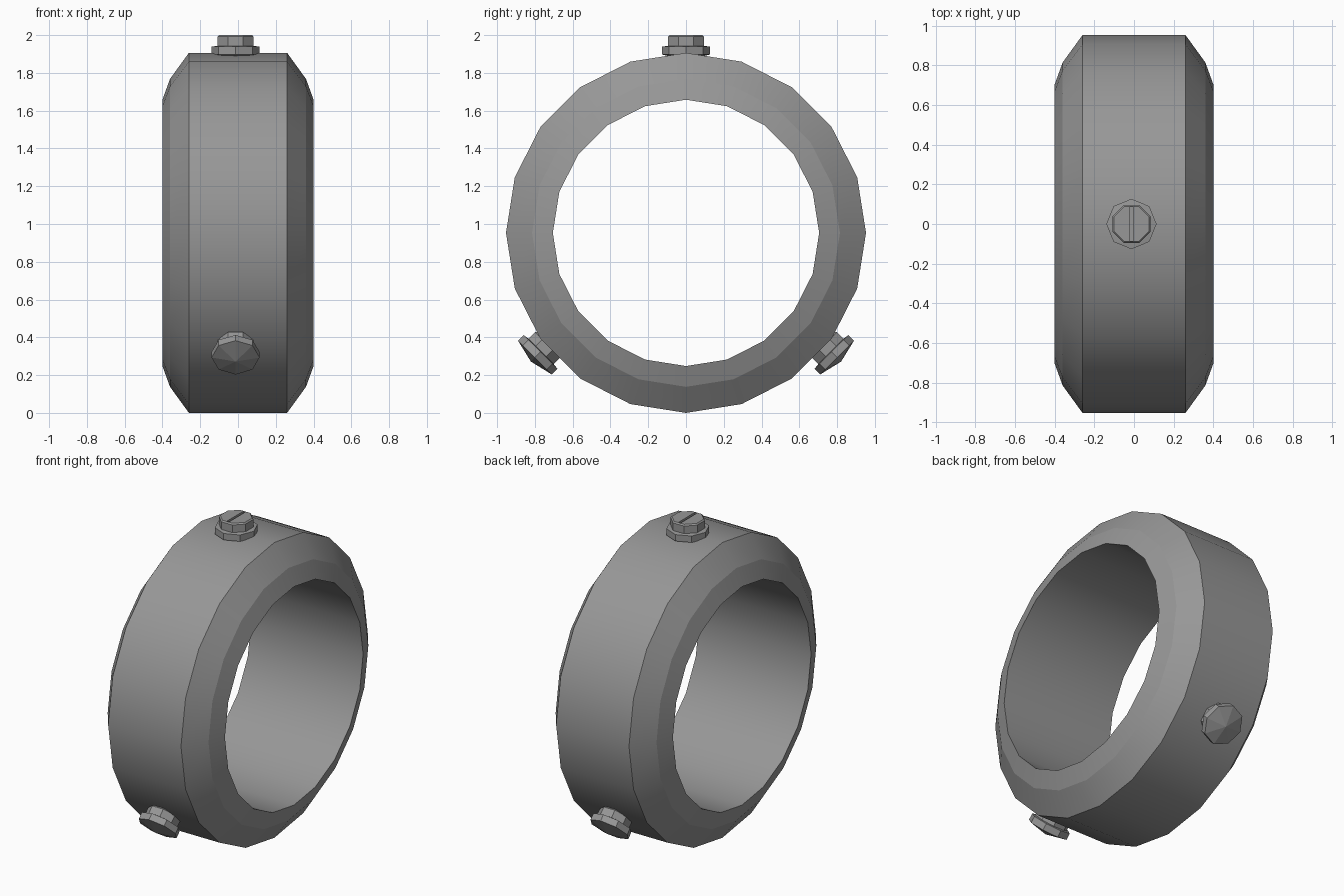
import bpy, bmesh, math
from mathutils import Matrix

if "Cube" in bpy.data.objects:
    bpy.data.objects.remove(bpy.data.objects["Cube"])

# Dark grey metal shared by all parts
metal = bpy.data.materials.new("dark_grey")
metal.diffuse_color = (0.31, 0.31, 0.31, 1)
metal.use_nodes = True
metal.node_tree.nodes["Principled BSDF"].inputs["Base Color"].default_value = metal.diffuse_color


def lathe(name, profile, sides, closed=False, axis='Z'):
    """Revolve (radius, height, turn in degrees) points; radius 0 makes a pole."""
    bm = bmesh.new()
    rings = []
    for r, h, turn in profile:
        if r == 0:
            rings.append([bm.verts.new((0, 0, h))] * sides)
            continue
        ring = []
        for i in range(sides):
            a = 2 * math.pi * i / sides + math.radians(turn)
            ring.append(bm.verts.new((r * math.cos(a), r * math.sin(a), h)))
        rings.append(ring)
    pairs = list(zip(rings, rings[1:]))
    if closed:
        pairs.append((rings[-1], rings[0]))
    for lo, hi in pairs:
        for i in range(sides):
            j = (i + 1) % sides
            quad = list(dict.fromkeys((lo[i], lo[j], hi[j], hi[i])))
            bm.faces.new(quad)
    if axis == 'X':
        bmesh.ops.rotate(bm, verts=bm.verts, matrix=Matrix.Rotation(math.pi / 2, 3, 'Y'))
    bmesh.ops.recalc_face_normals(bm, faces=bm.faces)
    mesh = bpy.data.meshes.new(name)
    bm.to_mesh(mesh)
    bm.free()
    mesh.materials.append(metal)
    obj = bpy.data.objects.new(name, mesh)
    bpy.context.collection.objects.link(obj)
    return obj


def activate(obj):
    bpy.ops.object.select_all(action='DESELECT')
    obj.select_set(True)
    bpy.context.view_layer.objects.active = obj


# Collar: 20-sided ring about the x axis with stepped shoulders
half = [(0.705, 0.40), (0.815, 0.36), (0.953, 0.26)]
section = [(r, x, 0) for r, x in half] + [(r, -x, 0) for r, x in reversed(half)]
collar = lathe("collar_ring", section, 20, closed=True, axis='X')
collar.location = (0, 0, 0.953)
activate(collar)
bpy.ops.object.shade_smooth_by_angle(angle=math.radians(30))

# Keep the crease between the two shoulder bands crisp
verts = collar.data.vertices
for e in collar.data.edges:
    if all(abs(abs(verts[v].co.x) - 0.36) < 0.01 for v in e.vertices):
        e.use_edge_sharp = True

# Screw: octagonal flange with shallow cone underneath, smaller chamfered head
screw = lathe("top_screw", [
    (0, -0.03, 0), (0.127, 0, 0), (0.127, 0.042, 0),
    (0.103, 0.046, 22.5), (0.103, 0.095, 22.5), (0.095, 0.103, 22.5),
    (0, 0.103, 0)], 8)

# Slot cut across the head
bpy.ops.mesh.primitive_cube_add(size=1, location=(0, 0, 0.103))
cutter = bpy.context.object
cutter.name = "slot_cutter"
cutter.scale = (0.016, 0.17, 0.03)
cutter.hide_render = True
cut = screw.modifiers.new("slot", 'BOOLEAN')
cut.operation = 'DIFFERENCE'
cut.solver = 'EXACT'
cut.object = cutter
activate(screw)
bpy.ops.object.modifier_apply(modifier=cut.name)
bpy.data.objects.remove(cutter)
screw.location = (-0.013, 0, 1.897)

# Two lower screws, turned so the flange faces outwards
for name, side in (("front_screw", -1), ("back_screw", 1)):
    s = bpy.data.objects.new(name, screw.data.copy())
    bpy.context.collection.objects.link(s)
    s.location = (-0.013, side * 0.80, 0.293)
    s.rotation_euler = (side * math.radians(45), 0, 0)
